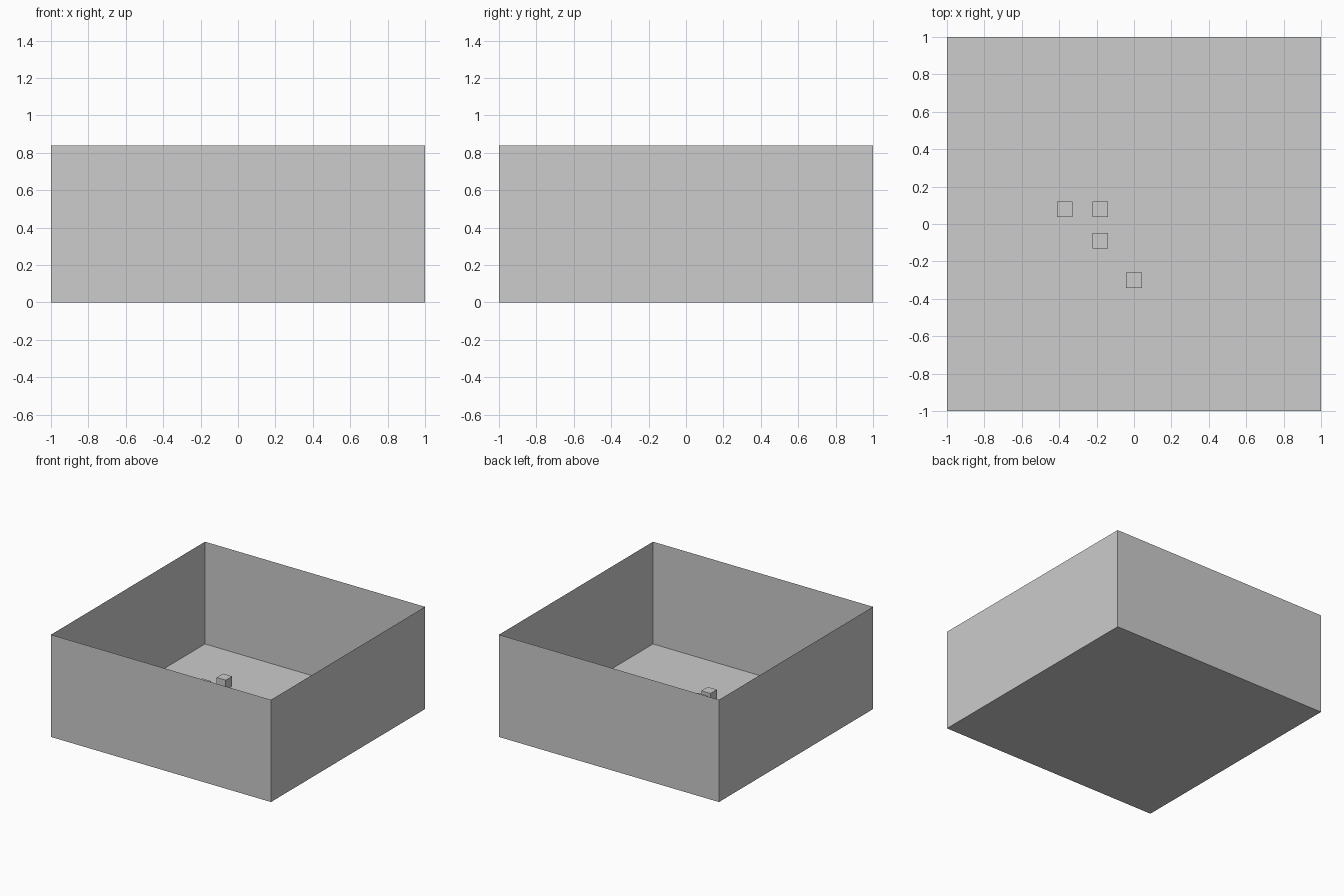
import bpy, bmesh
from mathutils import Matrix, Vector

old = bpy.data.objects.get("Cube")
if old:
    bpy.data.objects.remove(old, do_unlink=True)

# Single plain grey
grey = bpy.data.materials.new("plain_grey")
grey.use_nodes = True
colour = (0.604, 0.604, 0.604, 1)
grey.diffuse_color = colour
grey.node_tree.nodes["Principled BSDF"].inputs["Base Color"].default_value = colour


def block(name, centre, size, open_top=False):
    """Add a flat-sided block, optionally without its upper face."""
    bm = bmesh.new()
    bmesh.ops.create_cube(bm, size=1, matrix=Matrix.Diagonal((*size, 1)))
    if open_top:
        lid = [f for f in bm.faces if f.normal.z > 0.9]
        bmesh.ops.delete(bm, geom=lid, context="FACES_ONLY")
    mesh = bpy.data.meshes.new(name)
    bm.to_mesh(mesh)
    bm.free()
    mesh.materials.append(grey)
    obj = bpy.data.objects.new(name, mesh)
    obj.location = Vector(centre)
    bpy.context.collection.objects.link(obj)
    return obj


# Open enclosure: paper-thin floor and four walls
height = 0.84
block("open_box", (0, 0, height / 2), (2, 2, height), open_top=True)

# Small cubes hovering inside: x, y and height of the upper face
edge = 0.083
cubes = {
    "high_cube": (-0.18, 0.08, 0.30),
    "side_cube": (-0.37, 0.08, 0.21),
    "middle_cube": (-0.18, -0.09, 0.16),
    "front_cube": (0, -0.30, 0.155),
}
for name, (x, y, top) in cubes.items():
    block(name, (x, y, top - edge / 2), (edge, edge, edge))
